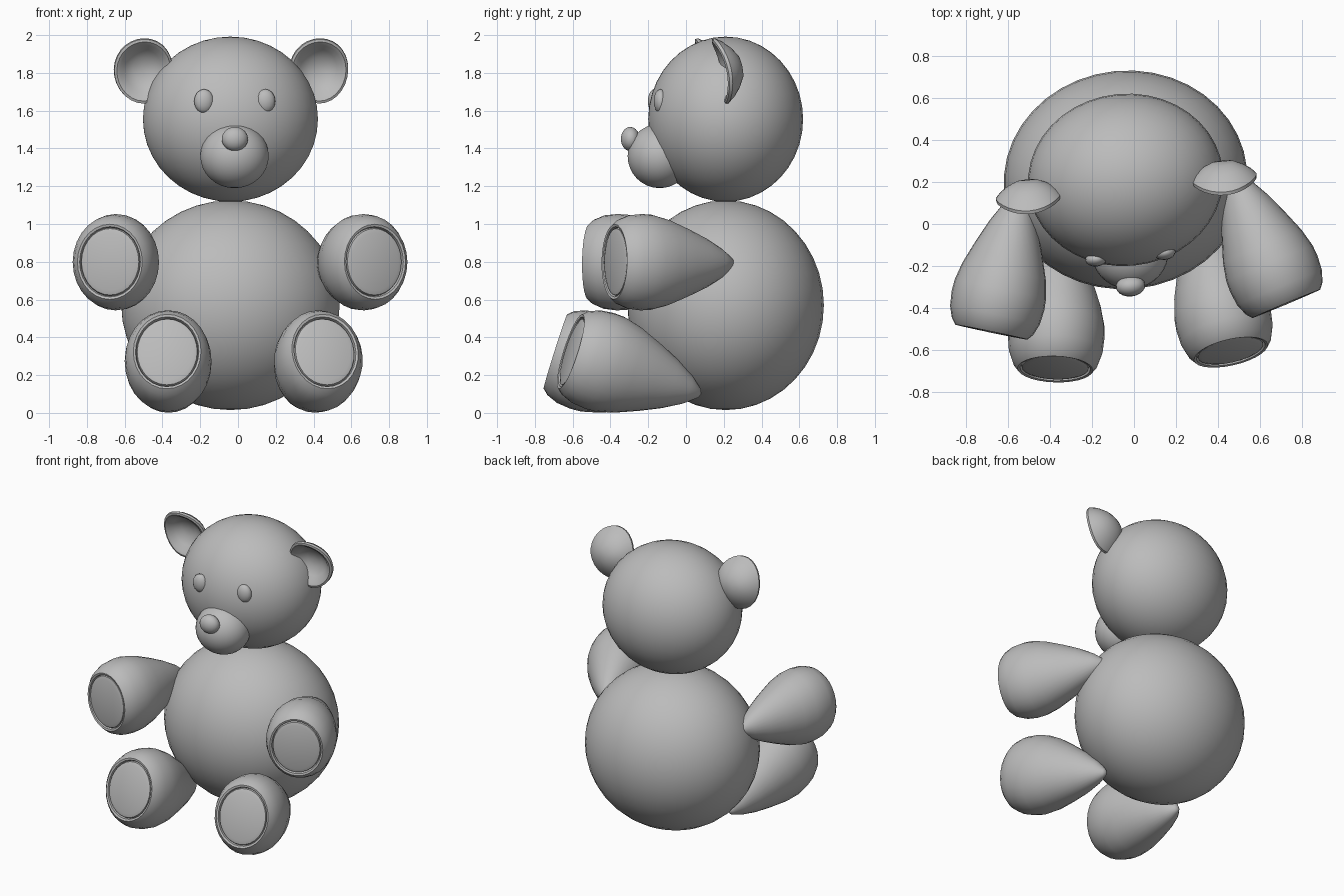
import bpy, bmesh, math
from mathutils import Matrix, Vector

default = bpy.data.objects.get("Cube")
if default:
    bpy.data.objects.remove(default, do_unlink=True)

# Single plush colour
plush = bpy.data.materials.new("plush grey")
plush.use_nodes = True
GREY = (0.5, 0.5, 0.5, 1.0)
plush.diffuse_color = GREY
plush.node_tree.nodes["Principled BSDF"].inputs["Base Color"].default_value = GREY

# The whole toy is turned slightly towards its left
POSE = Matrix.Translation((-0.04, 0.21, 0)) @ Matrix.Rotation(math.radians(5.5), 4, 'Z')


def finish(bm, name, matrix):
    bmesh.ops.transform(bm, matrix=POSE @ matrix, verts=bm.verts)
    bmesh.ops.recalc_face_normals(bm, faces=bm.faces)
    mesh = bpy.data.meshes.new(name)
    bm.to_mesh(mesh)
    bm.free()
    mesh.materials.append(plush)
    obj = bpy.data.objects.new(name, mesh)
    bpy.context.collection.objects.link(obj)
    bpy.ops.object.select_all(action='DESELECT')
    obj.select_set(True)
    bpy.context.view_layer.objects.active = obj
    bpy.ops.object.shade_smooth_by_angle(angle=math.radians(40))
    return obj


def ball(name, centre, radii, segments=32):
    bm = bmesh.new()
    bmesh.ops.create_uvsphere(bm, u_segments=segments, v_segments=segments // 2, radius=1)
    finish(bm, name, Matrix.Translation(centre) @ Matrix.Diagonal((*radii, 1)))


def lathe(profile, steps=28):
    """Revolve (radius, height) points about the z axis."""
    bm = bmesh.new()
    verts = [bm.verts.new((r, 0, h)) for r, h in profile]
    edges = [bm.edges.new(pair) for pair in zip(verts, verts[1:])]
    bmesh.ops.spin(bm, geom=verts + edges, cent=(0, 0, 0), axis=(0, 0, 1),
                   angle=math.tau, steps=steps, use_duplicate=False)
    bmesh.ops.remove_doubles(bm, verts=bm.verts, dist=0.0005)
    return bm


# Teardrop limb ending in a round pad set into a groove
LIMB = [(0, 0), (0.1, 0.02), (0.3, 0.11), (0.52, 0.25), (0.71, 0.4), (0.9, 0.57),
        (0.99, 0.7), (1, 0.78), (0.97, 0.88), (0.88, 0.96), (0.78, 1.0),
        (0.73, 0.995), (0.71, 0.97), (0.69, 0.99), (0.6, 1.0), (0, 1.005)]


def limb(name, tip, end, width, height):
    tip, end = Vector(tip), Vector(end)
    axis = (end - tip).normalized()
    side = axis.cross(Vector((0, 0, 1))).normalized()
    up = side.cross(axis)
    turn = Matrix((side, up, axis)).transposed().to_4x4()
    scale = Matrix.Diagonal((width, height, (end - tip).length, 1))
    finish(lathe(LIMB), name, Matrix.Translation(tip) @ turn @ scale)


# Cupped ear: domed back, rolled rim, hollow front
EAR = [(0, 0.07), (0.06, 0.065), (0.11, 0.045), (0.15, 0.02), (0.176, -0.005),
       (0.174, -0.022), (0.16, -0.03), (0.14, -0.024), (0.11, 0.002), (0.06, 0.025), (0, 0.03)]


def ear(name, side):
    bm = lathe(EAR)
    bmesh.ops.rotate(bm, verts=bm.verts, matrix=Matrix.Rotation(-math.pi / 2, 3, 'X'))
    for v in bm.verts:
        v.co.x *= 0.89
        v.co.y -= 1.2 * v.co.z ** 2
    finish(bm, name, Matrix.Translation((side * 0.467, -0.025, 1.82))
           @ Matrix.Rotation(math.radians(12), 4, 'X'))


# Body and head
ball("body", (0, 0, 0.57), (0.58, 0.52, 0.555), 40)
ball("head", (0, 0, 1.555), (0.465, 0.41, 0.437), 40)

# Face
ball("muzzle", (-0.012, -0.35, 1.36), (0.182, 0.17, 0.17))
ball("nose", (-0.025, -0.505, 1.45), (0.07, 0.05, 0.064), 20)

# Paired parts
for label, s in (("left", 1), ("right", -1)):
    ball(label + "_eye", (s * 0.163 - 0.012, -0.362, 1.65), (0.053, 0.035, 0.064), 16)
    ear(label + "_ear", s)
    limb(label + "_arm", (s * 0.5, 0, 0.79), (s * 0.705, -0.66, 0.8), 0.225, 0.255)
    limb(label + "_leg", (s * 0.33, -0.16, 0.1), (s * 0.42, -0.865, 0.325), 0.23, 0.265)
